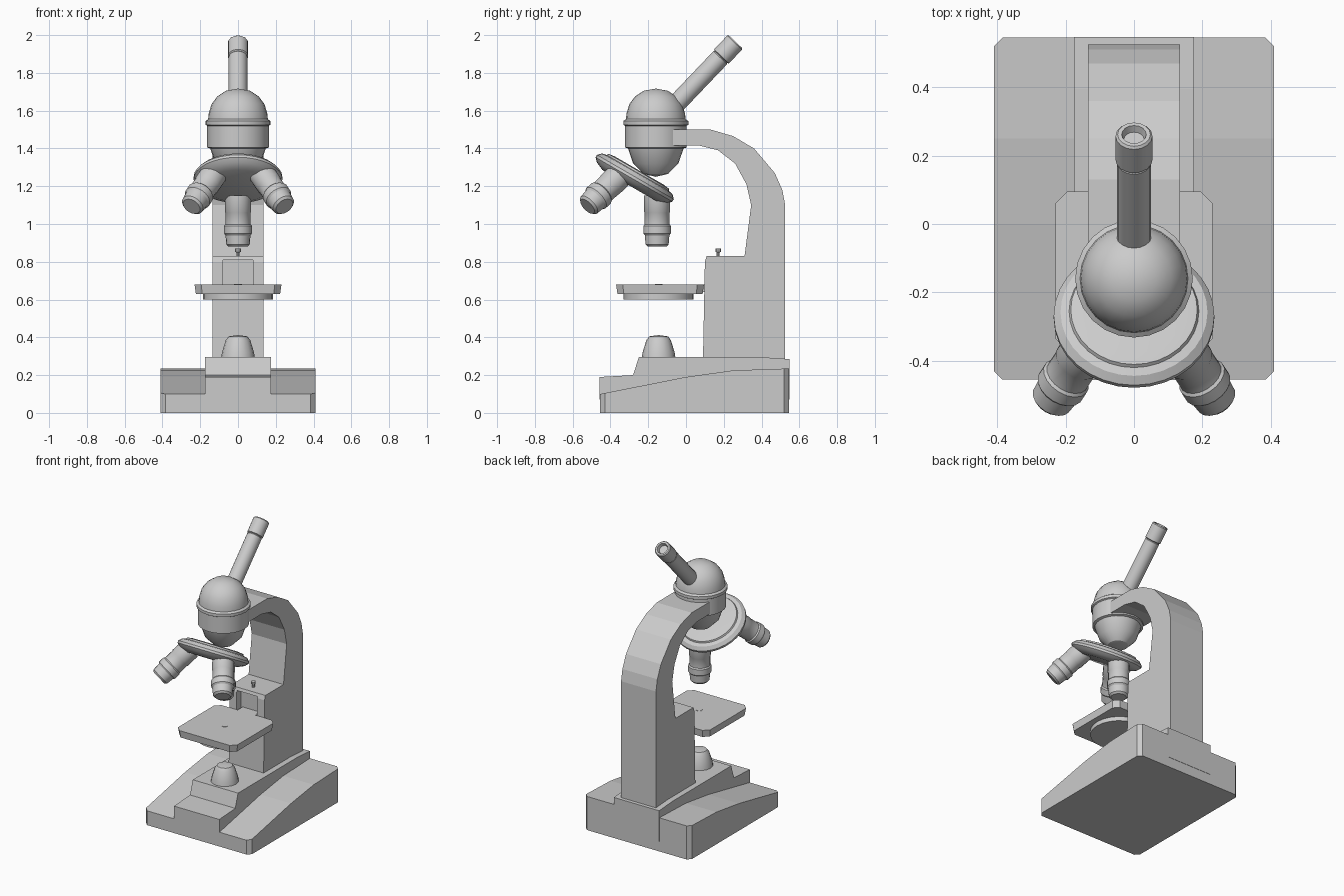
import bpy, bmesh, math
from mathutils import Vector, Matrix

cube = bpy.data.objects.get("Cube")
if cube:
    bpy.data.objects.remove(cube, do_unlink=True)

grey = bpy.data.materials.new("light grey")
grey.use_nodes = True
grey.diffuse_color = (0.6, 0.6, 0.6, 1)
grey.node_tree.nodes["Principled BSDF"].inputs["Base Color"].default_value = (0.6, 0.6, 0.6, 1)


def finish(bm, name, smooth=False):
    bmesh.ops.remove_doubles(bm, verts=bm.verts, dist=1e-5)
    bmesh.ops.recalc_face_normals(bm, faces=bm.faces)
    mesh = bpy.data.meshes.new(name)
    bm.to_mesh(mesh)
    bm.free()
    mesh.materials.append(grey)
    obj = bpy.data.objects.new(name, mesh)
    bpy.context.collection.objects.link(obj)
    if smooth:
        bpy.ops.object.select_all(action="DESELECT")
        obj.select_set(True)
        bpy.context.view_layer.objects.active = obj
        bpy.ops.object.shade_smooth_by_angle(angle=math.radians(32))
    return obj


def extrude_profile(name, points, half_width):
    """Side profile of (y, z) points, extruded across x."""
    bm = bmesh.new()
    face = bm.faces.new([bm.verts.new((-half_width, y, z)) for y, z in points])
    new = bmesh.ops.extrude_face_region(bm, geom=[face])["geom"]
    verts = [v for v in new if isinstance(v, bmesh.types.BMVert)]
    bmesh.ops.translate(bm, verts=verts, vec=(2 * half_width, 0, 0))
    return finish(bm, name)


def lathe(name, profile, origin, axis=(0, 0, 1), sides=24):
    """Profile of (radius, height) points, turned about an axis."""
    bm = bmesh.new()
    verts = [bm.verts.new((r, 0, h)) for r, h in profile]
    edges = [bm.edges.new(pair) for pair in zip(verts, verts[1:])]
    bmesh.ops.spin(bm, geom=verts + edges, cent=(0, 0, 0), axis=(0, 0, 1),
                   angle=math.tau, steps=sides, use_merge=True)
    turn = Vector((0, 0, 1)).rotation_difference(Vector(axis)).to_matrix().to_4x4()
    bm.transform(Matrix.Translation(origin) @ turn)
    return finish(bm, name, True)


def box(name, low, high):
    bm = bmesh.new()
    bmesh.ops.create_cube(bm, size=1)
    low, high = Vector(low), Vector(high)
    for v in bm.verts:
        v.co = (low + high) / 2 + v.co * (high - low)
    return finish(bm, name)


def chamfer_uprights(obj, width):
    """Chamfer the vertical corner edges."""
    bm = bmesh.new()
    bm.from_mesh(obj.data)
    edges = [e for e in bm.edges
             if (e.verts[0].co - e.verts[1].co).xy.length < 1e-4]
    bmesh.ops.bevel(bm, geom=edges, offset=width, segments=1, affect="EDGES")
    bm.to_mesh(obj.data)
    bm.free()


# Base: sloping foot and stepped centre block
foot = extrude_profile("base_foot", [
    (-0.455, 0), (-0.455, 0.1), (0, 0.19), (0.25, 0.225), (0.545, 0.235), (0.545, 0)], 0.41)
chamfer_uprights(foot, 0.025)
extrude_profile("base_centre_block", [
    (-0.457, 0.07), (-0.457, 0.19), (-0.28, 0.2), (-0.25, 0.295),
    (0.395, 0.295), (0.547, 0.285), (0.547, 0.07)], 0.175)

# Column and curved arm, with a slot for the stage slide
arm = extrude_profile("column_arm", [
    (0.09, 0.285), (0.1, 0.8), (0.11, 0.83), (0.31, 0.83), (0.345, 1.1), (0.32, 1.21),
    (0.26, 1.32), (0.17, 1.39), (0.07, 1.415), (-0.07, 1.415), (-0.07, 1.5), (0.13, 1.5),
    (0.25, 1.465), (0.36, 1.4), (0.47, 1.27), (0.51, 1.18), (0.525, 1.1), (0.525, 0.285)], 0.135)
cutter = box("slot_cutter", (-0.08, 0.0, 0.62), (0.08, 0.15, 0.81))
cutter.hide_render = True
cutter.hide_set(True)
cut = arm.modifiers.new("slot", "BOOLEAN")
cut.object = cutter
cut.solver = "EXACT"
box("stage_slide", (-0.07, 0.07, 0.64), (0.07, 0.16, 0.68))
lathe("stop_screw", [(0, 0), (0.009, 0), (0.009, 0.02), (0.015, 0.022),
                     (0.015, 0.04), (0, 0.04)], (0, 0.17, 0.83), sides=10)

# Stage with condenser disc and centre hole plate
stage = box("stage", (-0.23, -0.37, 0.63), (0.23, 0.095, 0.68))
chamfer_uprights(stage, 0.035)
for v in stage.data.vertices:
    if v.co.z < 0.64:
        v.co.x *= 0.97
        v.co.y = -0.1375 + (v.co.y + 0.1375) * 0.97
lathe("stage_disc", [(0, 0.6), (0.185, 0.6), (0.185, 0.632), (0, 0.632)], (0, -0.145, 0))
lathe("stage_hole", [(0, 0.682), (0.02, 0.682), (0.02, 0.678), (0, 0.678)], (0, -0.145, 0), sides=12)

# Lamp dome
lathe("lamp_dome", [(0.09, 0.285), (0.085, 0.32), (0.065, 0.385), (0.05, 0.405), (0, 0.412)],
      (0, -0.145, 0), sides=16)

# Round head with collar
lathe("head", [
    (0, 1.25), (0.065, 1.265), (0.12, 1.32), (0.147, 1.4), (0.163, 1.405), (0.163, 1.52),
    (0.172, 1.525), (0.172, 1.545), (0.158, 1.555), (0.155, 1.585), (0.14, 1.635),
    (0.11, 1.675), (0.065, 1.705), (0, 1.717)], (0, -0.16, 0))

# Eyepiece tube
slant = Vector((0, 0.69, 0.724)).normalized()
lathe("eyepiece_tube", [
    (0, 0), (0.05, 0), (0.05, 0.34), (0.046, 0.345), (0.054, 0.35), (0.054, 0.45),
    (0.048, 0.457), (0.036, 0.457), (0.03, 0.435), (0, 0.435)],
    Vector((0, 0.262, 1.965)) - slant * 0.457, slant, 16)

# Tilted turret
pivot = Vector((0, -0.273, 1.24))
tilt = Vector((0, 0.5, 0.866)).normalized()
lathe("turret", [
    (0, -0.045), (0.17, -0.045), (0.215, -0.025), (0.235, -0.005), (0.235, 0.01),
    (0.215, 0.03), (0.19, 0.035), (0.185, 0.045), (0.15, 0.05), (0, 0.05)], pivot, tilt, 32)

# Three objectives around the turret axis
for i, name in enumerate(("rear_objective", "left_objective", "right_objective")):
    turn = Matrix.Rotation(i * math.tau / 3, 3, tilt)
    tip = pivot + turn @ (Vector((0, -0.153, 0.88)) - pivot)
    lathe(name, [
        (0, 0), (0.05, 0), (0.062, 0.012), (0.066, 0.06), (0.074, 0.07), (0.074, 0.11),
        (0.067, 0.118), (0.067, 0.18), (0.07, 0.185), (0.07, 0.27), (0, 0.27)],
        tip, turn @ Vector((0, 0, 1)), 18)
